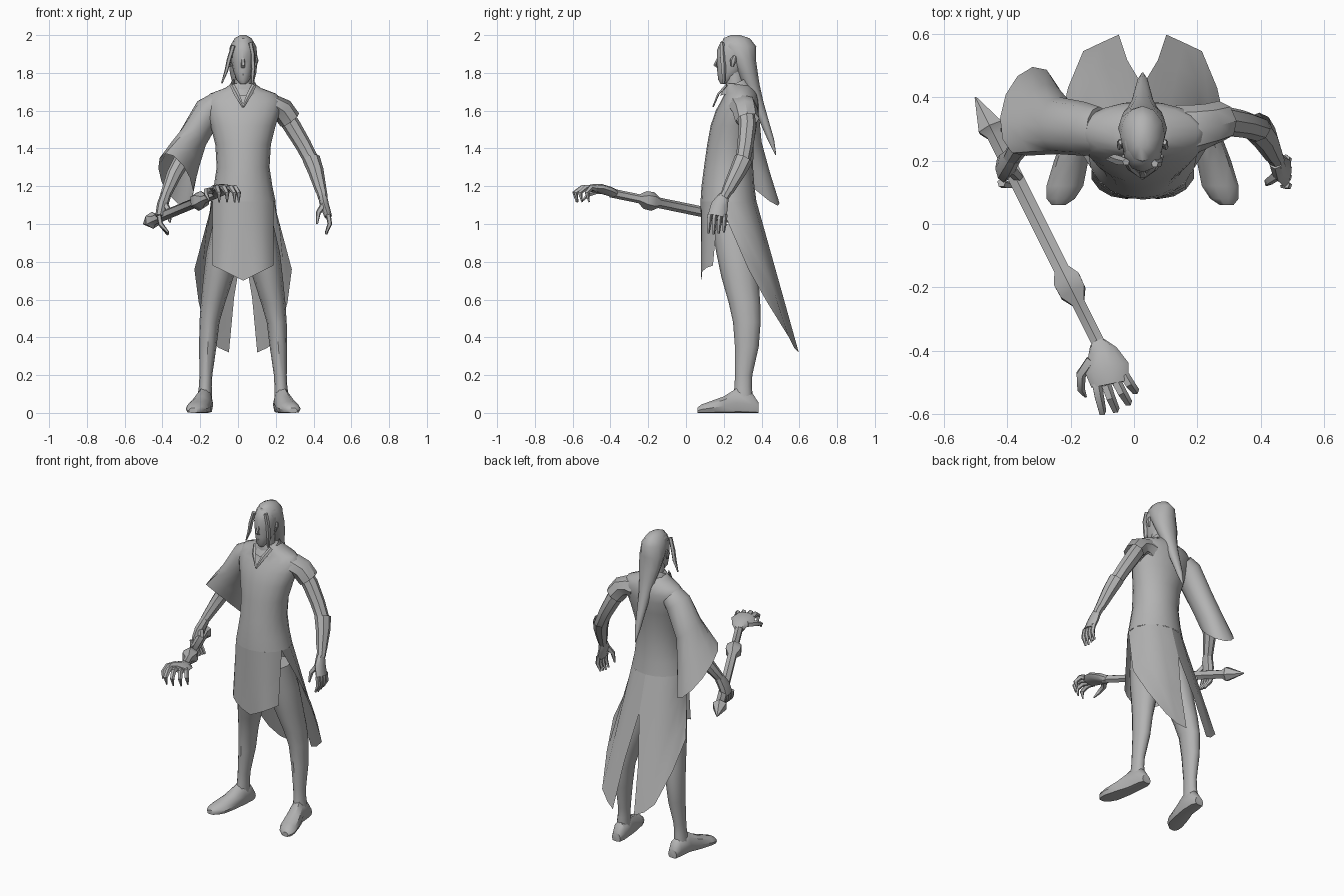
import bpy, math
from mathutils import Vector as V

MID = 0.027  # body centre line in x
GREY = bpy.data.materials.new("plain grey")
GREY.diffuse_color = (0.45, 0.45, 0.45, 1)


def make(name, verts, faces, angle=40):
    me = bpy.data.meshes.new(name)
    me.from_pydata([tuple(v) for v in verts], [], faces)
    me.materials.append(GREY)
    ob = bpy.data.objects.new(name, me)
    bpy.context.collection.objects.link(ob)
    bpy.ops.object.select_all(action='DESELECT')
    ob.select_set(True)
    bpy.context.view_layer.objects.active = ob
    bpy.ops.object.mode_set(mode='EDIT')
    bpy.ops.mesh.select_all(action='SELECT')
    bpy.ops.mesh.normals_make_consistent(inside=False)
    bpy.ops.object.mode_set(mode='OBJECT')
    bpy.ops.object.shade_smooth_by_angle(angle=math.radians(angle))
    return ob


def ring(c, a, b, n):
    c, a, b = V(c), V(a), V(b)
    return [c + a * math.cos(t) + b * math.sin(t)
            for t in (2 * math.pi * i / n for i in range(n))]


def skin(name, rings, caps=(True, True), closed=True, angle=40):
    """Bridge equal-length point rows into a surface."""
    n = len(rings[0])
    faces = [(r * n + i, r * n + (i + 1) % n, (r + 1) * n + (i + 1) % n, (r + 1) * n + i)
             for r in range(len(rings) - 1) for i in range(n if closed else n - 1)]
    if closed and caps[0]:
        faces.append(tuple(range(n))[::-1])
    if closed and caps[1]:
        faces.append(tuple(range((len(rings) - 1) * n, len(rings) * n)))
    return make(name, [p for r in rings for p in r], faces, angle)


def stack(name, rows, n=12, cx=MID, **kw):
    """Horizontal ellipses: (z, centre y, radius x, radius y)."""
    return skin(name, [ring((cx, y, z), (rx, 0, 0), (0, ry, 0), n) for z, y, rx, ry in rows], **kw)


def tube(name, path, n=8, ref=(0, 1, 0), **kw):
    """Path of (x, y, z, radius along ref[, other radius])."""
    pts = [V(p[:3]) for p in path]
    rings = []
    for i, p in enumerate(path):
        d = (pts[min(i + 1, len(pts) - 1)] - pts[max(i - 1, 0)]).normalized()
        u = (V(ref) - d * d.dot(V(ref))).normalized()
        rings.append(ring(pts[i], u * p[3], d.cross(u) * p[-1], n))
    return skin(name, rings, **kw)


# Robe bodice
WAIST = (1.12, .225, .172, .148)
stack("robe_bodice", [WAIST, (1.2, .222, .155, .14), (1.3, .225, .14, .13), (1.42, .235, .147, .123),
      (1.52, .252, .172, .122), (1.6, .272, .198, .115), (1.65, .285, .205, .1),
      (1.69, .29, .175, .085), (1.72, .28, .095, .075), (1.745, .27, .06, .06)],
      n=20, caps=(False, True))


def waist_point(deg):
    z, y, rx, ry = WAIST
    t = math.radians(deg)
    return V((MID + rx * math.cos(t), y + ry * math.sin(t), z))


# Front skirt panel with a pointed hem
cols = [waist_point(-160 + 140 * i / 8) for i in range(9)]
rows = []
for t in (0, .33, .66, 1):
    row = []
    for p in cols:
        side = min(1, abs(p.x - MID) / .16)
        row.append(V((p.x, p.y - .04 * t * side + .008 * t, p.z + t * (.70 + .08 * side - p.z))))
    rows.append(row)
skin("front_skirt_panel", rows, closed=False)

# Two back coat tails, split in the middle
hem = [V(h) for h in ((.258, .33, .76), (.235, .43, .585), (.187, .545, .40), (.13, .572, .345), (.075, .597, .32))]
for s, side in ((1, "left"), (-1, "right")):
    top = [waist_point(-20 + 110 * i / 4) for i in range(5)]
    rows = []
    for t in (0, .28, .64, 1):
        row = []
        for i in range(5):
            p = V((top[i].x - MID, top[i].y, top[i].z)).lerp(hem[i], t)
            if i == 4 and t == .28:
                p.x = 0
            row.append(V((MID + s * p.x, p.y, p.z)))
        rows.append(row)
    skin(side + "_coat_tail", rows, closed=False)

# Collar and lapels
skin("collar", [[V((p.x, p.y, p.z + (p.y - .265) * k)) for p in ring((MID, .265, z), (r, 0, 0), (0, r, 0), 12)]
     for z, r, k in ((1.705, .085, .3), (1.745, .066, .5))], caps=(False, False))
for s in (-1, 1):
    tube("lapel", [(MID + s * .058, .215, 1.735, .006, .012), (MID + s * .035, .172, 1.69, .006, .014),
                   (MID, .143, 1.62, .004, .005)], n=4)

# Legs and feet
for s, side in ((1, "left"), (-1, "right")):
    skin(side + "_leg", [ring((MID + s * o, y, z), (rx, 0, 0), (0, ry, 0), 12) for o, y, z, rx, ry in (
        (.085, .235, 1.0, .075, .1), (.11, .265, .85, .085, .105), (.13, .285, .72, .08, .098),
        (.16, .31, .58, .064, .083), (.178, .322, .48, .053, .073), (.187, .322, .35, .046, .063),
        (.197, .305, .2, .034, .046), (.2, .303, .14, .034, .046), (.205, .3, .06, .04, .055))])
    rings = []
    for o, y, w, h in ((.2, .385, .03, .055), (.2, .35, .042, .11), (.207, .27, .045, .135),
                       (.225, .2, .054, .09), (.245, .12, .058, .06), (.258, .08, .045, .045),
                       (.265, .06, .022, .028)):
        rings.append([V((p.x, p.y, max(0, p.z))) for p in
                      ring((MID + s * o, y, h * .4), (w, 0, 0), (0, 0, h * .6), 10)])
    skin(side + "_foot", rings)

# Short sleeve, bare arm and bracer
tube("short_sleeve", [(.14, .295, 1.62, .08), (.19, .3, 1.625, .076, .06), (.235, .312, 1.605, .068, .062),
                      (.275, .325, 1.55, .064, .06)], caps=(True, False))
tube("left_arm", [(.225, .315, 1.61, .045), (.285, .325, 1.52, .047), (.345, .315, 1.42, .043),
                  (.392, .3, 1.33, .04), (.425, .255, 1.24, .034), (.45, .2, 1.14, .026)])
tube("left_bracer", [(.388, .305, 1.345, .05, .047), (.412, .275, 1.28, .045, .042),
                     (.44, .22, 1.175, .032, .03)], caps=(False, False))

# Open left hand
tube("left_palm", [(.447, .2, 1.15, .028, .024), (.458, .178, 1.1, .045, .024), (.478, .165, 1.04, .05, .02)])
for i in range(4):
    y = .125 + .027 * i
    tube("left_finger", [(.478, y, 1.05, .014), (.486, y - .004, 1.0, .013),
                         (.466, y - .006, .945 + .006 * abs(i - 1), .006)], n=5)
tube("left_thumb", [(.452, .155, 1.1, .018), (.425, .135, 1.06, .014), (.418, .125, 1.0, .006)], n=5)

# Wide bell sleeve
skin("bell_sleeve", [ring(c, a, b, 12) for c, a, b in (
    ((-.11, .295, 1.635), (0, .075, 0), (.04, 0, -.05)),
    ((-.155, .3, 1.6), (0, .085, 0), (.06, 0, -.05)),
    ((-.235, .31, 1.46), (0, .09, -.025), (.064, 0, -.045)),
    ((-.285, .33, 1.35), (.005, .112, -.07), (.078, .01, -.052)),
    ((-.33, .355, 1.235), (.01, .14, -.125), (.092, .02, -.06)))], caps=(True, False))

# Arm and hand that hold the staff
tube("right_arm", [(-.24, .31, 1.44, .045), (-.29, .305, 1.35, .045), (-.34, .28, 1.26, .04),
                   (-.385, .21, 1.15, .028)])
tube("right_palm", [(-.38, .215, 1.16, .028), (-.4, .19, 1.1, .042, .03), (-.413, .175, 1.04, .045, .025)])
for i in range(4):
    y = .13 + .025 * i
    tube("right_finger", [(-.418, y, 1.045, .014), (-.41, y - .005, 1.0, .014),
                          (-.37, y - .01, .955 - .004 * i, .007)], n=5)
tube("right_thumb", [(-.385, .17, 1.1, .018), (-.36, .14, 1.06, .015), (-.362, .13, 1.01, .007)], n=5)

# Staff with pointed butt and a knot
butt, wrist = V((-.5, .4, 1.0)), V((-.1, -.4, 1.165))
tube("staff", [(*butt.lerp(wrist, t), r) for t, r in ((0, .003), (.12, .046), (.15, .028), (.68, .028),
     (.72, .05), (.77, .048), (.81, .024), (1, .024))], n=6, ref=(0, 0, 1), angle=30)

# Clawed hand at the staff head
tube("claw_palm", [(-.115, -.375, 1.16, .026, .024), (-.1, -.405, 1.173, .048, .026),
                   (-.085, -.455, 1.188, .07, .025), (-.075, -.505, 1.19, .06, .02)], ref=(1, .3, 0))
for bx, by, tx, ty in ((-.118, -.505, -.1, -.592), (-.088, -.51, -.058, -.585),
                       (-.055, -.5, -.018, -.562), (-.03, -.48, .004, -.525)):
    tube("claw_finger", [(bx, by, 1.188, .017), (bx * .55 + tx * .45, by * .5 + ty * .5, 1.193, .016),
                         (tx, ty, 1.165, .013), (tx, ty + .012, 1.115, .004)], n=5, ref=(1, .3, 0))
tube("claw_thumb", [(-.135, -.43, 1.18, .02), (-.168, -.475, 1.175, .017), (-.168, -.52, 1.155, .013),
                    (-.152, -.545, 1.125, .004)], n=5, ref=(1, 0, 0))

# Neck, head and face
stack("neck", [(1.66, .275, .055, .05), (1.73, .26, .045, .048), (1.82, .255, .043, .05)])
stack("head", [(1.742, .2, .016, .018), (1.765, .212, .036, .042), (1.81, .235, .052, .07),
               (1.86, .25, .062, .087), (1.92, .255, .066, .092), (1.965, .26, .055, .075),
               (1.99, .262, .025, .04)])
tube("nose", [(MID, .172, 1.885, .005, .007), (MID, .153, 1.84, .01, .012), (MID, .172, 1.825, .004, .01)],
     n=5, angle=60)
tube("mouth", [(MID - .02, .185, 1.79, .006), (MID, .172, 1.792, .008), (MID + .02, .185, 1.79, .006)], n=5)
for s in (-1, 1):
    tube("ear", [(MID + s * .066, .245, 1.835, .008, .006), (MID + s * .074, .25, 1.865, .018, .008),
                 (MID + s * .07, .258, 1.89, .008, .006)], n=6)

# Swept-back hair ending in a long tail, and two front locks
stack("hair", [(2.0, .262, .016, .025), (1.983, .268, .045, .07), (1.94, .278, .07, .094),
               (1.87, .302, .077, .068), (1.8, .325, .07, .055), (1.74, .343, .055, .046),
               (1.65, .375, .038, .034), (1.55, .412, .028, .025), (1.45, .448, .018, .018),
               (1.365, .475, .003, .003)])
tube("right_lock", [(-.025, .195, 1.945, .012), (-.048, .2, 1.87, .016, .012), (-.062, .205, 1.81, .015, .01),
                    (-.086, .205, 1.745, .004)], n=5)
tube("left_lock", [(.065, .19, 1.96, .012), (.078, .192, 1.9, .015, .012), (.08, .198, 1.82, .014, .012),
                   (.075, .2, 1.745, .007)], n=5)
